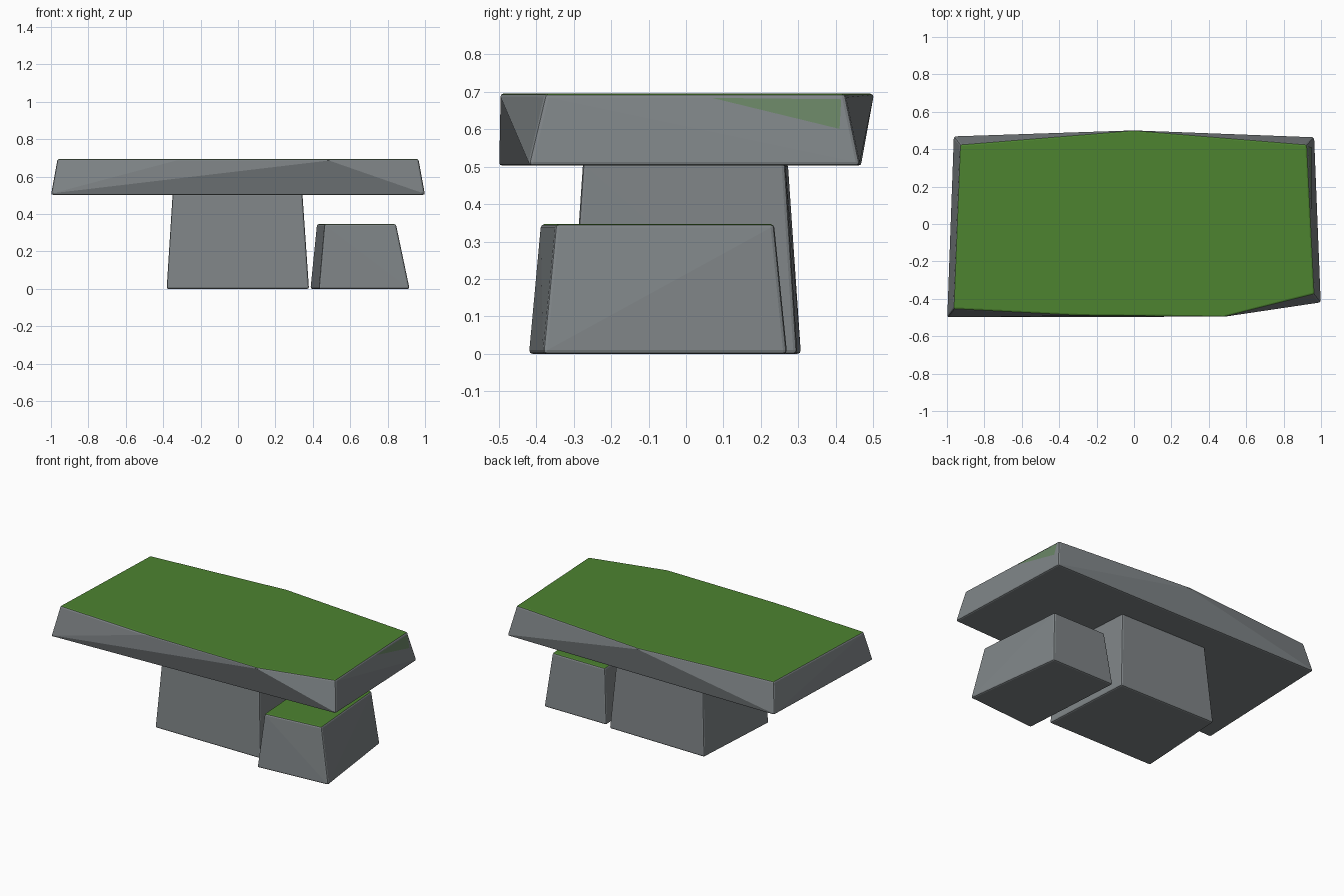
import bpy, bmesh
from mathutils import Vector

cube = bpy.data.objects.get("Cube")
if cube:
    bpy.data.objects.remove(cube, do_unlink=True)


def material(name, rgb):
    m = bpy.data.materials.new(name)
    m.use_nodes = True
    m.diffuse_color = (*rgb, 1)
    m.node_tree.nodes["Principled BSDF"].inputs["Base Color"].default_value = (*rgb, 1)
    return m


stone = material("grey_stone", (0.21, 0.23, 0.24))
grass = material("green_grass", (0.075, 0.23, 0.03))
moss = material("mossy_stone", (0.14, 0.23, 0.13))


def add_object(name, bm, mats):
    me = bpy.data.meshes.new(name)
    bm.to_mesh(me)
    bm.free()
    for m in mats:
        me.materials.append(m)
    ob = bpy.data.objects.new(name, me)
    bpy.context.collection.objects.link(ob)
    return ob


def rock(name, bottom, top, z0, z1, grassy, bevel=0.01):
    """Chiselled block: hull between a lower and an upper outline, edges softened."""
    bm = bmesh.new()
    for outline, z in ((bottom, z0), (top, z1)):
        for x, y in outline:
            bm.verts.new((x, y, z))
    bmesh.ops.convex_hull(bm, input=bm.verts)
    bmesh.ops.dissolve_limit(bm, angle_limit=0.01, verts=bm.verts, edges=bm.edges)
    sharp = [e for e in bm.edges if e.calc_face_angle(0) > 0.6]
    bmesh.ops.bevel(bm, geom=sharp, offset=bevel, segments=2, profile=0.5,
                    affect='EDGES', clamp_overlap=True)
    bmesh.ops.recalc_face_normals(bm, faces=bm.faces)
    # Grass covers the faces that point up
    for f in bm.faces:
        f.material_index = int(grassy and f.normal.z > 0.8)
    return add_object(name, bm, [stone, grass])


# Wide overhanging slab with a grassy top
slab = rock("top_slab",
            [(-1, -0.5), (1, -0.42), (0.965, 0.465), (-0.965, 0.47)],
            [(-0.965, -0.455), (-0.3, -0.49), (0.48, -0.498), (0.965, -0.375),
             (0.925, 0.425), (0, 0.502), (-0.93, 0.425)],
            0.503, 0.695, True)

# Pedestal under the slab
rock("pedestal",
     [(-0.382, -0.31), (0.38, -0.31), (0.345, 0.297), (-0.345, 0.307)],
     [(-0.35, -0.275), (0.345, -0.275), (0.31, 0.265), (-0.31, 0.272)],
     0, 0.51, False)

# Low grassy block beside the pedestal
rock("side_block",
     [(0.432, -0.42), (0.918, -0.382), (0.835, 0.27), (0.387, 0.27)],
     [(0.462, -0.388), (0.845, -0.348), (0.80, 0.235), (0.422, 0.235)],
     0, 0.347, True)

# Thin moss patch on the left end of the slab
bm = bmesh.new()
corners = []
for y, z in ((0.07, 0.683), (0.41, 0.6), (0.415, 0.683)):
    hit, loc, normal, _ = slab.closest_point_on_mesh(Vector((0.945, y, z)))
    corners.append(bm.verts.new(loc + normal * 0.003))
bm.faces.new(corners)
bm.normal_update()
if bm.faces[:][0].normal.x < 0:
    bmesh.ops.reverse_faces(bm, faces=bm.faces[:])
add_object("moss_patch", bm, [moss])
